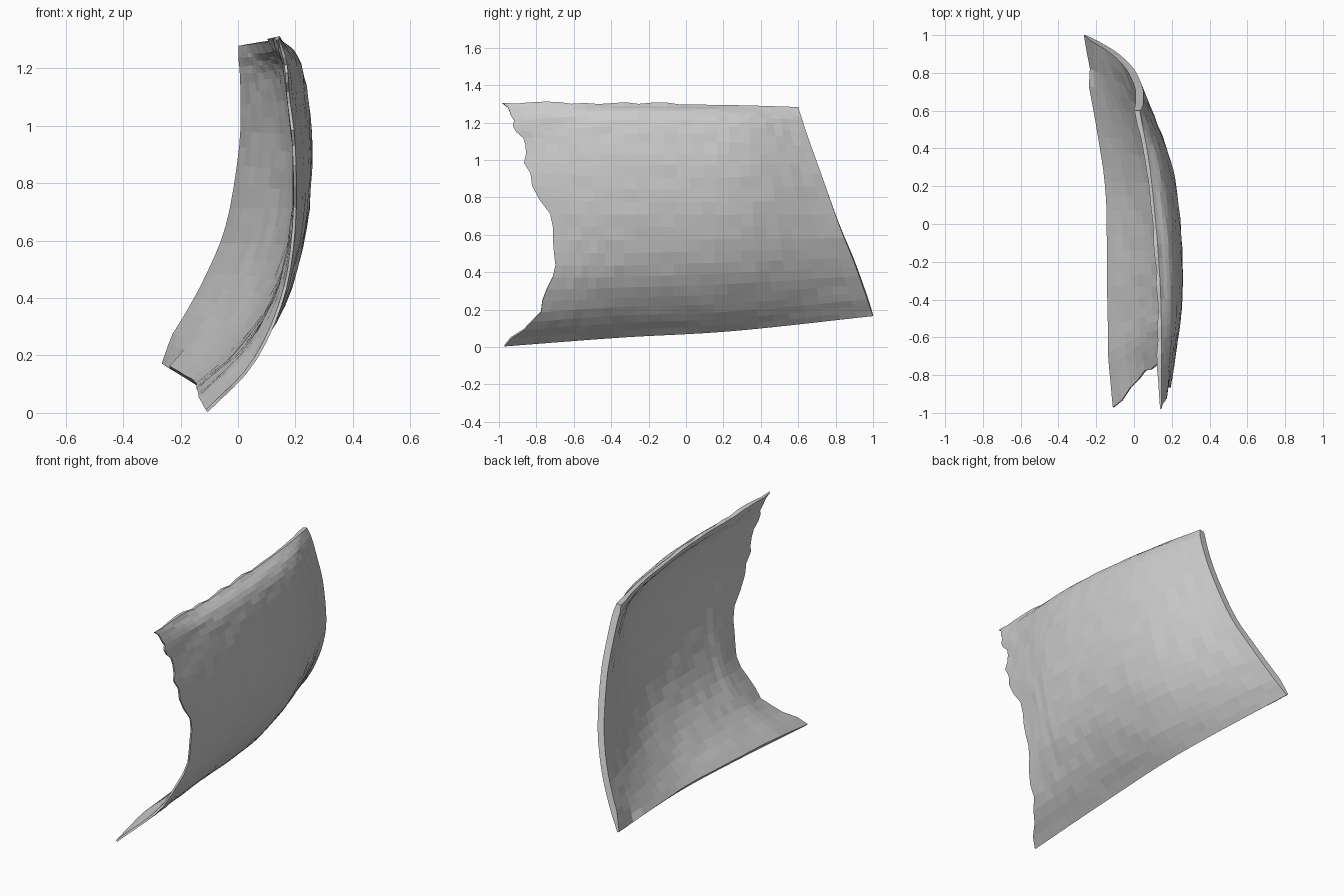
import bpy, random
from mathutils import Vector

if "Cube" in bpy.data.objects:
    bpy.data.objects.remove(bpy.data.objects["Cube"])

random.seed(4)

# Outer skin: rows run bottom to top, each from torn front edge to clean back edge
ROWS = [
    [(-.105, -.97, .003), (-.115, -.35, .05), (-.13, .25, .085), (-.255, 1.0, .165)],
    [(.055, -.79, .17), (.045, -.35, .20), (.005, .25, .22), (-.175, .96, .28)],
    [(.16, -.71, .40), (.172, -.35, .40), (.13, .25, .42), (-.08, .90, .45)],
    [(.20, -.72, .65), (.24, -.35, .65), (.195, .25, .65), (.0, .82, .65)],
    [(.20, -.83, .92), (.257, -.35, .90), (.215, .25, .90), (.045, .725, .92)],
    [(.18, -.87, 1.10), (.24, -.35, 1.12), (.19, .25, 1.12), (.05, .66, 1.10)],
    [(.17, -.92, 1.22), (.205, -.35, 1.25), (.15, .25, 1.24), (.045, .62, 1.22)],
    [(.145, -.98, 1.305), (.14, -.35, 1.30), (.09, .25, 1.293), (.03, .60, 1.283)],
]
NU, NV = 26, 26
W = NU + 1


def spline(pts, t):
    """Catmull-Rom through pts, t in 0..1, with extrapolated end tangents."""
    p = [Vector(q) for q in pts]
    p = [2 * p[0] - p[1]] + p + [2 * p[-1] - p[-2]]
    s = t * (len(pts) - 1)
    i = min(int(s), len(pts) - 2)
    f = s - i
    a, b, c, d = p[i:i + 4]
    return 0.5 * (2 * b + (c - a) * f + (2 * a - 5 * b + 4 * c - d) * f * f
                  + (3 * b - a - 3 * c + d) * f ** 3)


# Outer grid, roughened along the torn front edge and slightly along the top
outer = []
for j in range(NV + 1):
    v = j / NV
    torn = random.uniform(-.025, .015) if 0 < j < NV else 0
    for i in range(W):
        u = i / NU
        p = spline([spline(r, u) for r in ROWS], v)
        p.y += torn * max(0, 1 - u * 12)
        if 0 < i < NU and 0 < j < NV:
            p.x += random.uniform(-.003, .003)
        if j == NV and 0 < i < NU / 2:
            p.z += random.uniform(-.003, .01)
        p.z = max(p.z, 0)
        outer.append(p)
skin = [(j * W + i, j * W + i + 1, (j + 1) * W + i + 1, (j + 1) * W + i)
        for j in range(NV) for i in range(NU)]

# Inner skin: offset inwards, square to the clean back edge, thin at the torn edge
inner = []
for j in range(NV + 1):
    for i in range(W):
        du = outer[j * W + min(i + 1, NU)] - outer[j * W + max(i - 1, 0)]
        dv = outer[min(j + 1, NV) * W + i] - outer[max(j - 1, 0) * W + i]
        n = du.cross(dv).normalized()
        n.y *= min(1, (NU - i) / 5)
        n.normalize()
        t = .042 * min(1, .25 + i / 5) * min(1, .7 + (NV - j) / 8)
        if i > NU - 3:
            t *= min(1, .3 + j / 4)
        p = outer[j * W + i] - n * t
        if j == NV:
            p.z = outer[j * W + i].z - .005
        inner.append(p)

# Join both skins with a rim around the border
N = len(outer)
border = ([i for i in range(NU)] + [j * W + NU for j in range(NV)]
          + [NV * W + i for i in range(NU, 0, -1)] + [j * W for j in range(NV, 0, -1)])
rim = [(b, a, a + N, b + N) for a, b in zip(border, border[1:] + border[:1])]
faces = skin + [tuple(k + N for k in reversed(f)) for f in skin] + rim

mesh = bpy.data.meshes.new("curved_panel")
mesh.from_pydata(outer + inner, [], faces)
panel = bpy.data.objects.new("curved_panel", mesh)
bpy.context.collection.objects.link(panel)
